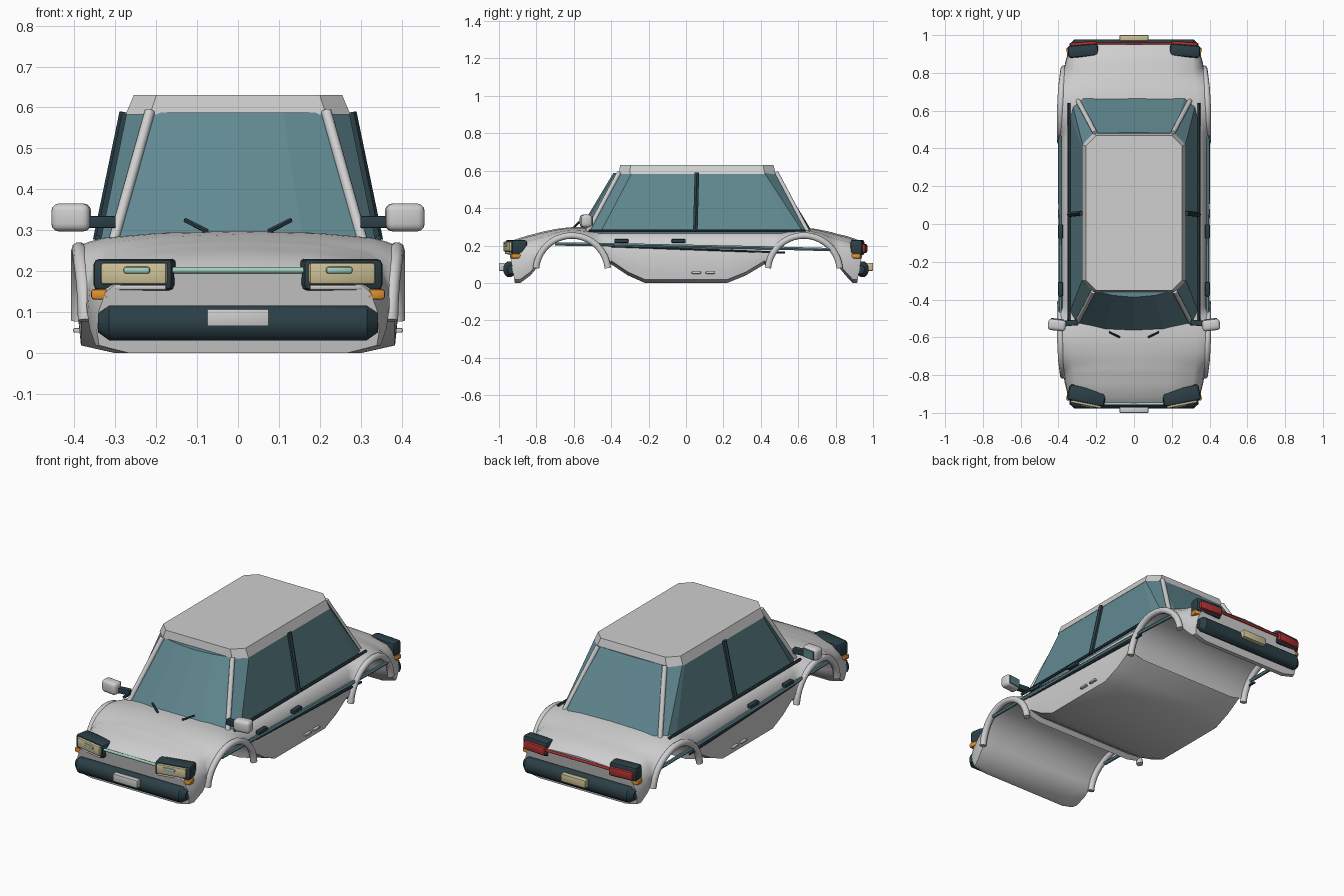
import bpy, bmesh, math
from mathutils import Vector, Matrix

if "Cube" in bpy.data.objects:
    bpy.data.objects.remove(bpy.data.objects["Cube"], do_unlink=True)


def material(name, r, g, b):
    m = bpy.data.materials.new(name)
    m.use_nodes = True
    m.diffuse_color = (r, g, b, 1)
    m.node_tree.nodes["Principled BSDF"].inputs["Base Color"].default_value = (r, g, b, 1)
    return m


PAINT = material("pale grey paint", .62, .62, .62)
GLASS = material("teal glass", .12, .25, .285)
DARK = material("dark slate trim", .024, .05, .062)
CREAM = material("cream lens", .62, .54, .31)
MINT = material("mint trim", .37, .62, .53)
AMBER = material("amber lens", .75, .29, .03)
RED = material("red lens", .42, .03, .03)


def finish(name, bm, mat, smooth=None):
    bmesh.ops.recalc_face_normals(bm, faces=bm.faces)
    mesh = bpy.data.meshes.new(name)
    bm.to_mesh(mesh)
    bm.free()
    mesh.materials.append(mat)
    ob = bpy.data.objects.new(name, mesh)
    bpy.context.collection.objects.link(ob)
    if smooth:
        bpy.ops.object.select_all(action="DESELECT")
        ob.select_set(True)
        bpy.context.view_layer.objects.active = ob
        bpy.ops.object.shade_smooth_by_angle(angle=math.radians(smooth))
    return ob


def loft(name, rings, mat, smooth=None):
    """Skin closed rings of equal length and cap both ends."""
    bm = bmesh.new()
    rows = [[bm.verts.new(p) for p in ring] for ring in rings]
    n = len(rows[0])
    for a, b in zip(rows, rows[1:]):
        for i in range(n):
            j = (i + 1) % n
            bm.faces.new((a[i], a[j], b[j], b[i]))
    bm.faces.new(rows[0])
    bm.faces.new(rows[-1])
    return finish(name, bm, mat, smooth)


def box(name, loc, size, mat, bevel=0, turn=0, segments=2):
    bm = bmesh.new()
    bmesh.ops.create_cube(bm, size=1)
    bmesh.ops.scale(bm, vec=size, verts=bm.verts)
    if bevel:
        bmesh.ops.bevel(bm, geom=bm.edges[:], offset=bevel, segments=segments,
                        profile=.5, affect="EDGES")
    bmesh.ops.transform(bm, matrix=Matrix.Translation(loc) @ Matrix.Rotation(turn, 4, "Z"),
                        verts=bm.verts)
    return finish(name, bm, mat, 40)


def tube(name, pts, radius, mat, sides=10):
    pts = [Vector(p) for p in pts]
    rings = []
    for i, p in enumerate(pts):
        t = (pts[min(i + 1, len(pts) - 1)] - pts[max(i - 1, 0)]).normalized()
        u = (Vector((1, 0, 0)) if abs(t.x) < .9 else Vector((0, 0, 1)))
        u = (u - t * u.dot(t)).normalized()
        v = t.cross(u)
        angles = [2 * math.pi * k / sides for k in range(sides)]
        rings.append([p + radius * (u * math.cos(a) + v * math.sin(a)) for a in angles])
    return loft(name, rings, mat, 50)


def interp(table, x):
    for (x0, v0), (x1, v1) in zip(table, table[1:]):
        if x <= x1:
            return v0 + (v1 - v0) * max(0, x - x0) / (x1 - x0)
    return table[-1][1]


WIDTH = [(0, .39), (.6, .388), (.72, .382), (.84, .367), (.915, .345)]
TOP = [(0, .298), (.62, .298), (.7, .288), (.78, .271), (.86, .245), (.9, .224), (.915, .205)]
ARCHES = {"front": -.61, "rear": .63}
ARCH_Z = .06


def arch_points(cy, radius, steps=20):
    a0 = .1
    return [(cy - radius * math.cos(a), ARCH_Z + radius * math.sin(a))
            for a in (a0 + (math.pi - 2 * a0) * k / steps for k in range(steps + 1))]


# Lower body: sections along the length, wheel arches cut across the full width
floor = [(-.915, 0), (-.885, 0), (-.83, .04)] + arch_points(ARCHES["front"], .19)
floor += [(-.4, .1), (-.31, .04), (-.22, 0), (0, 0), (.22, 0), (.32, .04), (.42, .1)]
floor += arch_points(ARCHES["rear"], .19) + [(.85, .04), (.89, 0), (.915, 0)]


def body_section(y, b):
    w, t = interp(WIDTH, abs(y)), interp(TOP, abs(y))
    h = t - b
    half = [(0, t), (.5 * w, t - min(.007, .1 * h)), (.85 * w, t - min(.03, .35 * h)),
            (.94 * w, t - min(.058, .55 * h)), (.985 * w, t - min(.1, .7 * h)),
            (w, b + min(.08, .25 * h)), (.985 * w, b + min(.018, .1 * h)), (.78 * w, b), (0, b)]
    ring = half + [(-x, z) for x, z in half[-2:0:-1]]
    lean = math.copysign(min(1, max(0, (abs(y) - .8) / .115)), y) * .035
    return [(x, y + lean * z / .2, z) for x, z in ring]


loft("lower_body", [body_section(y, b) for y, b in floor], PAINT, 42)

# Wheel arch flares
for end, cy in ARCHES.items():
    for s, side in ((1, "left"), (-1, "right")):
        pts = [(s * (interp(WIDTH, abs(y)) + .002), y, z) for y, z in arch_points(cy, .193)]
        tube(f"{end}_{side}_arch_flare", pts, .018, PAINT)


# Cabin glass and roof
def outline(half, z):
    return [(x, y, z) for x, y in half] + [(-x, y, z) for x, y in half[-2:0:-1]]


glass_base = [(0, -.582), (.16, -.572), (.305, -.53), (.338, -.46),
              (.338, .57), (.325, .63), (.27, .675), (0, .68)]
glass_top = [(0, -.388), (.11, -.378), (.215, -.353), (.272, -.29),
             (.272, .4), (.272, .42), (.21, .48), (0, .485)]
loft("cabin_glass", [outline(glass_base, .265), outline(glass_top, .588)], GLASS)


def roof_ring(w, y0, y1, c, z):
    return outline([(0, y0), (w - c, y0), (w, y0 + c), (w, y1 - c), (w - c, y1), (0, y1)], z)


loft("roof", [roof_ring(.275, -.36, .48, .06, .583),
              roof_ring(.255, -.352, .468, .055, .63)], PAINT)

for s, side in ((1, "left"), (-1, "right")):
    # Pillars and window trim
    tube(f"{side}_windscreen_pillar",
         [(s * .308, -.532, .262), (s * .216, -.357, .59)], .013, PAINT)
    tube(f"{side}_rear_pillar", [(s * .298, .655, .265), (s * .206, .482, .59)], .013, PAINT)
    tube(f"{side}_belt_trim", [(s * .343, -.52, .28), (s * .343, .64, .28)], .008, DARK, 6)
    tube(f"{side}_door_pillar", [(s * .341, .05, .275), (s * .276, .058, .588)], .014, DARK, 6)
    # Side strips, handles and sill badges
    tube(f"{side}_side_strip", [(s * .387, -.7, .208), (s * .389, -.43, .205),
                                (s * .392, .4, .188), (s * .383, .78, .178)], .01, GLASS, 6)
    tube(f"{side}_side_groove", [(s * .389, -.4, .196), (s * .392, .53, .162)], .006, DARK, 6)
    for y, part in ((-.345, "front"), (-.04, "rear")):
        box(f"{side}_{part}_door_handle", (s * .389, y, .224), (.026, .075, .02), DARK, .005)
    for y, part in ((.055, "front"), (.13, "rear")):
        box(f"{side}_{part}_sill_badge", (s * .394, y, .055), (.018, .05, .012), PAINT, .004)
    # Mirror
    box(f"{side}_mirror_arm", (s * .345, -.525, .32), (.09, .03, .03), DARK, .004, s * -.1)
    box(f"{side}_mirror_shell", (s * .408, -.535, .331), (.095, .06, .068), PAINT, .018, s * .12, 3)
    box(f"{side}_mirror_glass", (s * .405, -.504, .331), (.07, .006, .046), GLASS, 0, s * .12)
    # Wiper
    tube(f"{side}_wiper", [(s * .075, -.6, .297), (s * .13, -.572, .325)], .006, DARK, 6)
    # Headlight
    turn = s * .2
    box(f"{side}_headlight_housing", (s * .25, -.908, .191), (.2, .085, .078), DARK, .015, turn)
    box(f"{side}_headlight_lens", (s * .252, -.942, .194), (.165, .04, .054), CREAM, .008, turn)
    box(f"{side}_headlight_accent", (s * .247, -.961, .202), (.066, .018, .017), MINT, .006, turn)
    box(f"{side}_headlight_sill", (s * .243, -.945, .16), (.14, .02, .012), PAINT, .004, turn)
    # Tail light
    box(f"{side}_tail_light_housing", (s * .27, .917, .189), (.16, .065, .082), DARK, .014, -s * .08)
    box(f"{side}_tail_light_lens", (s * .268, .948, .184), (.14, .034, .046), RED, .008, -s * .08)
    # Indicators
    for f, end in ((-1, "front"), (1, "rear")):
        box(f"{side}_{end}_indicator", (s * .333, f * .912, .143), (.046, .05, .026),
            AMBER, .007, -f * s * .2)

# Bumpers and plates
for f, end, plate in ((-1, "front", PAINT), (1, "rear", CREAM)):
    rings = []
    for x, k in ((-.342, .55), (-.315, 1), (.315, 1), (.342, .55)):
        angles = [math.pi * (n + .5) / 6 for n in range(12)]
        rings.append([(x, f * (.944 - .02 * (1 - k)) + .034 * k * math.cos(a),
                       .073 + .044 * k * math.sin(a)) for a in angles])
    loft(f"{end}_bumper", rings, DARK, 40)
    box(f"{end}_plate", (0, f * .985, .086), (.152, .03, .042), plate, .003)

# Centre bars between the lights
tube("grille_bar", [(-.175, -.952, .202), (.175, -.952, .202)], .008, MINT, 8)
tube("tail_bar", [(-.21, .953, .188), (.21, .953, .188)], .007, RED, 8)
